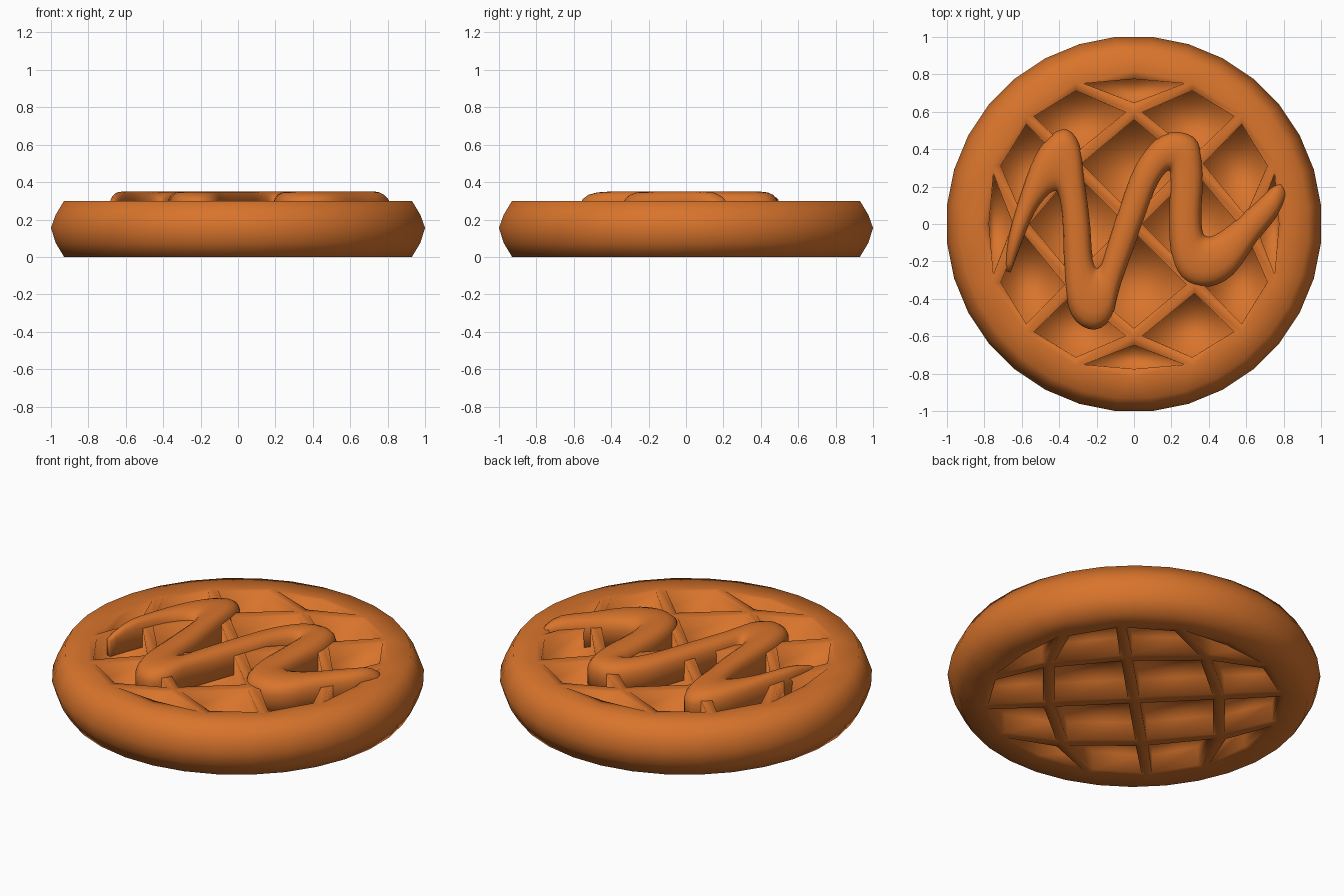
import bpy, bmesh, math
from mathutils import Vector

if "Cube" in bpy.data.objects:
    bpy.data.objects.remove(bpy.data.objects["Cube"])

mat = bpy.data.materials.new("golden brown")
mat.diffuse_color = (0.69, 0.175, 0.025, 1)
mat.use_nodes = True
mat.node_tree.nodes["Principled BSDF"].inputs["Base Color"].default_value = mat.diffuse_color
DEPTH = 0.11


def finish(bm, name):
    bmesh.ops.recalc_face_normals(bm, faces=bm.faces)
    for f in bm.faces:
        f.smooth = True
    me = bpy.data.meshes.new(name)
    bm.to_mesh(me)
    bm.free()
    me.materials.append(mat)
    ob = bpy.data.objects.new(name, me)
    bpy.context.collection.objects.link(ob)
    return ob


def polar(r, deg, z):
    a = math.radians(deg)
    return (r * math.cos(a), r * math.sin(a), z)


# ---- waffle: rounded rim plus a round 4x4 grid of pockets on both sides
bm = bmesh.new()
SIDES = 32
K = 1 / math.cos(math.pi / SIDES)
profile = [(0.93, 0), (0.975, 0.075), (1.0, 0.155), (0.975, 0.225), (0.93, 0.30)]
rings = [[bm.verts.new(polar(r * K, (j + 0.5) * 360 / SIDES, z)) for j in range(SIDES)]
         for r, z in profile]
for a, b in zip(rings, rings[1:]):
    for j in range(SIDES):
        n = (j + 1) % SIDES
        bm.faces.new((a[j], a[n], b[n], b[j]))

pockets = []
for z, outer in ((0.30, rings[-1]), (0.0, rings[0])):
    grid, edge = {}, {}
    for i in range(-2, 3):
        for j in range(-2, 3):
            ring = max(abs(i), abs(j))
            # walk round the square: angle steps are even on every ring
            if ring == 0:
                p = (0, 0, z)
            else:
                if i == ring:
                    t = j
                elif j == ring:
                    t = 2 * ring - i
                elif i == -ring:
                    t = 4 * ring - j
                else:
                    t = 6 * ring + i
                ang = 45 + t * 45 / ring
                corner = abs(i) == abs(j)
                r = 0.82 if ring == 2 else (0.603 if corner else 0.46)
                p = polar(r, ang, z)
            v = grid[i, j] = bm.verts.new(p)
            if ring == 2:
                edge[round(ang / 22.5) % 16] = v
    for i in range(-2, 2):
        for j in range(-2, 2):
            q = [grid[i, j], grid[i + 1, j], grid[i + 1, j + 1], grid[i, j + 1]]
            pockets.append(bm.faces.new(q))
    # flat rim between the grid and the outer ring
    for k in range(16):
        a, b = edge[k], edge[(k + 1) % 16]
        bm.faces.new((a, outer[2 * k], outer[2 * k + 1], b))
        bm.faces.new((a, outer[2 * k - 1], outer[2 * k]))
bmesh.ops.recalc_face_normals(bm, faces=bm.faces)
bmesh.ops.inset_individual(bm, faces=pockets, thickness=0.045, use_even_offset=False)
bmesh.ops.inset_individual(bm, faces=pockets, thickness=0.002, depth=-DEPTH)
finish(bm, "waffle")

# ---- syrup: ribbon through pairs of (left edge, right edge) points
sections = [
    (-.69, -.25, -.66, -.26), (-.67, -.06, -.60, -.10), (-.60, .18, -.53, .06),
    (-.53, .36, -.46, .15), (-.45, .47, -.42, .17), (-.36, .505, -.405, .16),
    (-.29, .42, -.39, .10), (-.26, .20, -.38, -.02), (-.235, 0, -.375, -.18),
    (-.225, -.15, -.36, -.40), (-.21, -.215, -.31, -.52), (-.195, -.23, -.21, -.565),
    (-.175, -.21, -.12, -.50), (-.13, -.07, -.07, -.32), (-.02, .25, .06, .04),
    (.06, .39, .11, .18), (.15, .475, .155, .26), (.25, .49, .185, .285),
    (.34, .44, .195, .26), (.37, .28, .19, .10), (.36, .08, .19, -.08),
    (.365, -.03, .215, -.22), (.385, -.065, .28, -.31), (.43, -.06, .40, -.335),
    (.52, 0, .53, -.27), (.62, .09, .66, -.09), (.73, .19, .77, .05),
    (.79, .225, .82, .17)]
pts = [Vector(s) for s in sections]


def spline(i, t):
    a, b, c, d = (pts[min(max(i + o, 0), len(pts) - 1)] for o in (-1, 0, 1, 2))
    return 0.5 * (2 * b + (c - a) * t + (2 * a - 5 * b + 4 * c - d) * t * t
                  + (3 * b - a - 3 * c + d) * t ** 3)


path = [spline(i, t / 3) for i in range(len(pts) - 1) for t in range(3)] + [pts[-1]]


def height(z, k):
    # the top of both ends rounds off
    e = min(1, (min(k, len(path) - 1 - k) + 0.3) / 4)
    return 0.28 + (z - 0.28) * math.sin(e * math.pi / 2) if z > 0.28 else z


# cross-section: share of the width, height
half = [(0, 0.15), (0, 0.28), (0.04, 0.31), (0.13, 0.332), (0.27, 0.345)]
cross = half + [(0.5, 0.35)] + [(1 - u, z) for u, z in reversed(half)]
bm = bmesh.new()
rows = [[bm.verts.new((s[0] + (s[2] - s[0]) * u, s[1] + (s[3] - s[1]) * u, height(z, k)))
         for u, z in cross] for k, s in enumerate(path)]
for a, b in zip(rows, rows[1:]):
    for j in range(len(cross)):
        n = (j + 1) % len(cross)
        bm.faces.new((a[j], a[n], b[n], b[j]))
bm.faces.new(rows[0])
bm.faces.new(rows[-1])
finish(bm, "syrup")
